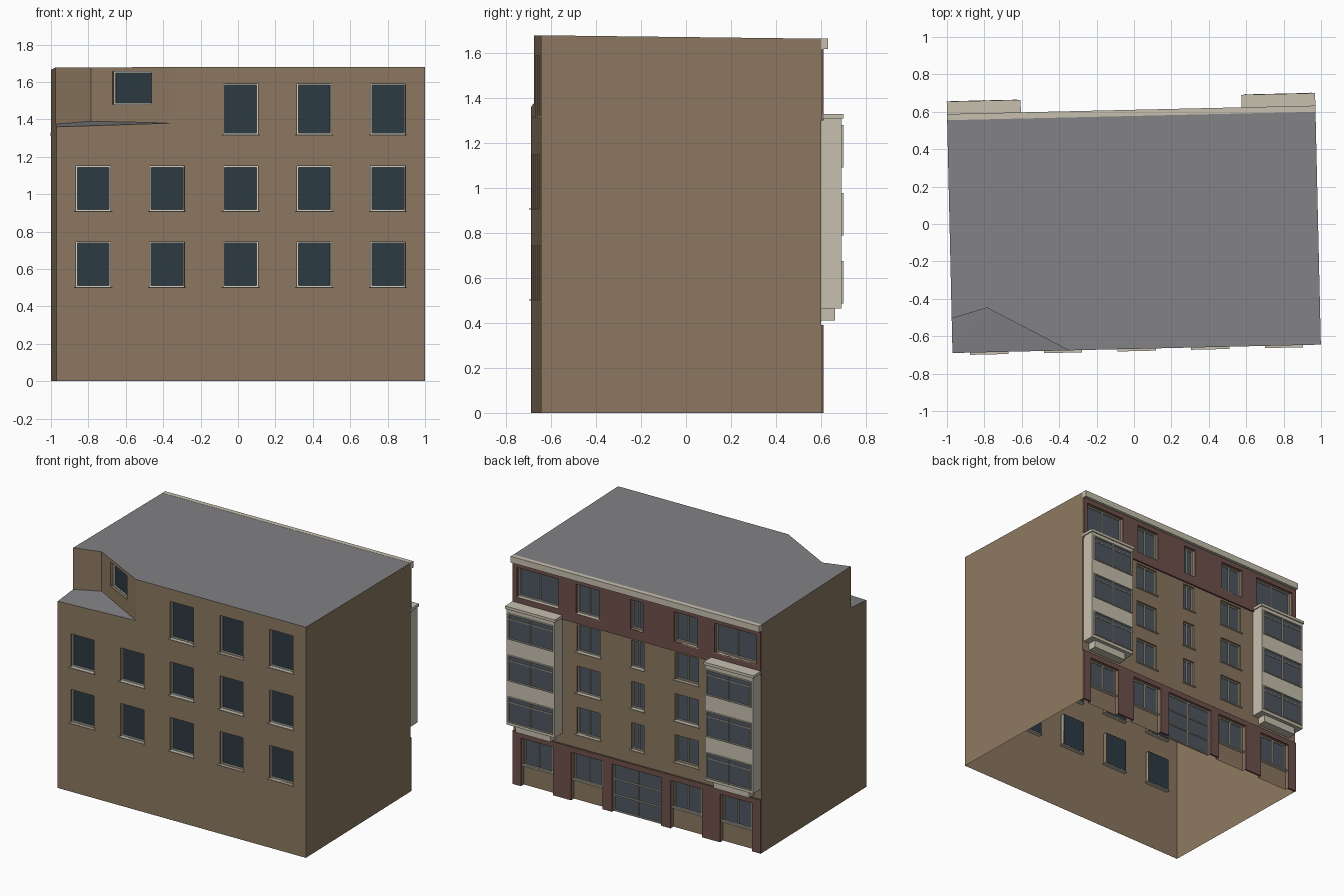
import bpy, bmesh, math
from mathutils import Matrix, Vector

if "Cube" in bpy.data.objects:
    bpy.data.objects.remove(bpy.data.objects["Cube"])

T, R = Matrix.Translation, Matrix.Rotation
SITE = T((0, -0.045, 0)) @ R(math.radians(1.31), 4, 'Z')   # plot is slightly skewed
W, D = 0.985, 0.6225                                        # half width, half depth
FRONT = T((0, -D, 0))
BACK = T((0, D, 0)) @ R(math.pi, 4, 'Z')
SLANT = T((-0.577, -0.503, 0)) @ R(math.atan2(-0.24, 0.43), 4, 'Z')


def mat(name, r, g, b):
    m = bpy.data.materials.new(name)
    m.diffuse_color = (r, g, b, 1)
    m.use_nodes = True
    m.node_tree.nodes["Principled BSDF"].inputs["Base Color"].default_value = m.diffuse_color
    return m


WALL = mat("tan_wall", 0.262, 0.188, 0.118)
ROOF = mat("grey_roof", 0.22, 0.222, 0.235)
BRICK = mat("red_brick", 0.16, 0.082, 0.07)
STONE = mat("pale_stone", 0.57, 0.53, 0.43)
FRAME = mat("white_frame", 0.66, 0.64, 0.57)
DARK = mat("dark_glass", 0.026, 0.042, 0.056)
GLASS = mat("glass", 0.075, 0.095, 0.115)

parts = {}


def box(name, frame, x0, x1, d0, d1, z0, z1):
    """Box on a facade; d is the distance outward from the wall."""
    if name not in parts:
        parts[name] = bmesh.new()
    m = (SITE @ frame @ T(((x0 + x1) / 2, -(d0 + d1) / 2, (z0 + z1) / 2))
         @ Matrix.Diagonal((x1 - x0, d1 - d0, z1 - z0, 1)))
    bmesh.ops.create_cube(parts[name], size=1, matrix=m)


def window(pre, frame, x, w, z0, z1, cols=1, rows=1, d=-0.025, cut=True, sill=True, t=0.007):
    a, b = x - w / 2, x + w / 2
    if cut:
        box("cutter", frame, a, b, -0.03, 0.05, z0, z1)
    box(pre + "_glass", frame, a, b, d - 0.004, d, z0, z1)
    f = pre + "_window_frames"
    for i in range(cols + 1):
        c = a + t / 2 + (w - t) * i / cols
        box(f, frame, c - t / 2, c + t / 2, d, d + 0.010, z0, z1)
    for i in range(rows + 1):
        c = z0 + t / 2 + (z1 - z0 - t) * i / rows
        box(f, frame, a, b, d, d + 0.009, c - t / 2, c + t / 2)
    if sill:
        box(pre + "_sills", frame, a - 0.01, b + 0.01, -0.028, 0.012, z0 - 0.006, z0)


def finish(name, bm, *mats):
    me = bpy.data.meshes.new(name)
    bmesh.ops.recalc_face_normals(bm, faces=bm.faces)
    bm.to_mesh(me)
    bm.free()
    for m in mats:
        me.materials.append(m)
    ob = bpy.data.objects.new(name, me)
    bpy.context.collection.objects.link(ob)
    return ob


# Front windows
for col in range(-2, 3):
    for z0, z1 in [(0.505, 0.745), (0.91, 1.15), (1.32, 1.59)]:
        if z0 < 1.3 or col >= 0:
            window("front", FRONT, col * 0.394, 0.185, z0, z1)
window("front", SLANT, 0, 0.235, 1.48, 1.655, sill=False)

# Back windows on the middle floors and the top floor
for z0, z1 in [(0.49, 0.685), (0.79, 0.985), (1.09, 1.285), (1.37, 1.585)]:
    window("back", BACK, 0, 0.10, z0, z1, 2)
    for s in (-1, 1):
        window("back", BACK, s * 0.39, 0.185, z0, z1, 2)
        if z0 > 1.3:
            window("back", BACK, s * 0.785, 0.33, z0, z1, 2)

# Ground floor openings with shop windows, and the glazed entrance
for s in (-1, 1):
    for x, w in ((0.395, 0.25), (0.79, 0.255)):
        box("cutter", BACK, s * x - w / 2, s * x + w / 2, -0.022, 0.05, -0.05, 0.35)
        window("back", BACK, s * x, w - 0.03, 0.15, 0.345, 2, d=-0.018, cut=False, sill=False)
        box("back_sills", BACK, s * x - w / 2, s * x + w / 2, -0.022, 0.0, 0.142, 0.15)
box("cutter", BACK, -0.195, 0.195, -0.022, 0.05, -0.05, 0.35)
window("back", BACK, 0, 0.39, 0.0, 0.35, 2, 3, d=-0.018, cut=False, sill=False)

# Brick bands and cornice
box("ground_brick_band", BACK, -W, W, -0.001, 0.012, 0, 0.39)
box("top_brick_band", BACK, -W, W, -0.001, 0.012, 1.30, 1.62)
box("cornice", BACK, -W, W, 0, 0.033, 1.62, 1.666)

# Projecting bays with caps and corbels
for s in (-1, 1):
    c = s * 0.7875
    box("bays", BACK, c - 0.19, c + 0.19, -0.002, 0.092, 0.465, 1.31)
    box("bay_caps", BACK, c - 0.1975, c + 0.1975, -0.002, 0.10, 1.31, 1.33)
    box("bay_corbels", BACK, c - 0.14, c + 0.14, -0.002, 0.065, 0.412, 0.465)
    for z in (0.487, 0.79, 1.093):
        window("bay", BACK, c, 0.355, z, z + 0.188, 2, d=0.0925, cut=False, sill=False)
        # low guard rail across the bay glazing
        box("bay_rails", BACK, c - 0.17, c + 0.17, 0.0925, 0.098, z + 0.145, z + 0.15)

# Main block with the cut-away terrace in one corner
bm = bmesh.new()


def rz(y):
    return 1.6725 - 0.0075 * y / D


def v(x, y, z):
    return bm.verts.new(SITE @ Vector((x, y, z)))


b = [v(x, y, 0) for x, y in [(-W, -D), (W, -D), (W, D), (-W, D)]]
pts = [(-0.364, -D), (W, -D), (W, D), (-W, D), (-W, -0.438), (-0.794, -0.385)]
t = [v(x, y, rz(y)) for x, y in pts]
tip, left, mid = v(-0.364, -D, 1.38), v(-W, -0.438, 1.375), v(-0.794, -0.385, 1.39)
corner = v(-W, -D, 1.36)
for f in [b[::-1], [b[0], b[1], t[1], t[0], tip, corner], [b[1], b[2], t[2], t[1]],
          [b[2], b[3], t[3], t[2]], [b[3], b[0], corner, left, t[4], t[3]],
          [left, mid, t[5], t[4]], [mid, tip, t[0], t[5]]]:
    bm.faces.new(f)
for f in [t, [corner, tip, mid], [corner, mid, left]]:
    bm.faces.new(f).material_index = 1
body = finish("main_block", bm, WALL, ROOF)

# Make all the parts
mats = {"cutter": WALL, "front_glass": DARK, "back_glass": GLASS, "bay_glass": GLASS,
        "front_window_frames": FRAME, "ground_brick_band": BRICK, "top_brick_band": BRICK}
obs = {n: finish(n, m, mats.get(n, STONE)) for n, m in parts.items()}

# Cut the window openings
cutter = obs["cutter"]
cutter.hide_render = True
for ob in (body, obs["ground_brick_band"], obs["top_brick_band"]):
    mod = ob.modifiers.new("openings", 'BOOLEAN')
    mod.object, mod.operation, mod.solver = cutter, 'DIFFERENCE', 'EXACT'
    dg = bpy.context.evaluated_depsgraph_get()
    me = bpy.data.meshes.new_from_object(ob.evaluated_get(dg))
    ob.modifiers.clear()
    ob.data = me
bpy.data.objects.remove(cutter)

# Leave the shell open underneath and behind the window panes
bm = bmesh.new()
bm.from_mesh(body.data)
inv = [(SITE @ f).inverted() for f in (FRONT, BACK, SLANT)]
gone = [f for f in bm.faces if all(abs(q.co.z) < 1e-4 for q in f.verts)
        or any(all(abs((m @ q.co).y - 0.03) < 1e-4 for q in f.verts) for m in inv)]
bmesh.ops.delete(bm, geom=gone, context='FACES')
bm.to_mesh(body.data)
bm.free()
